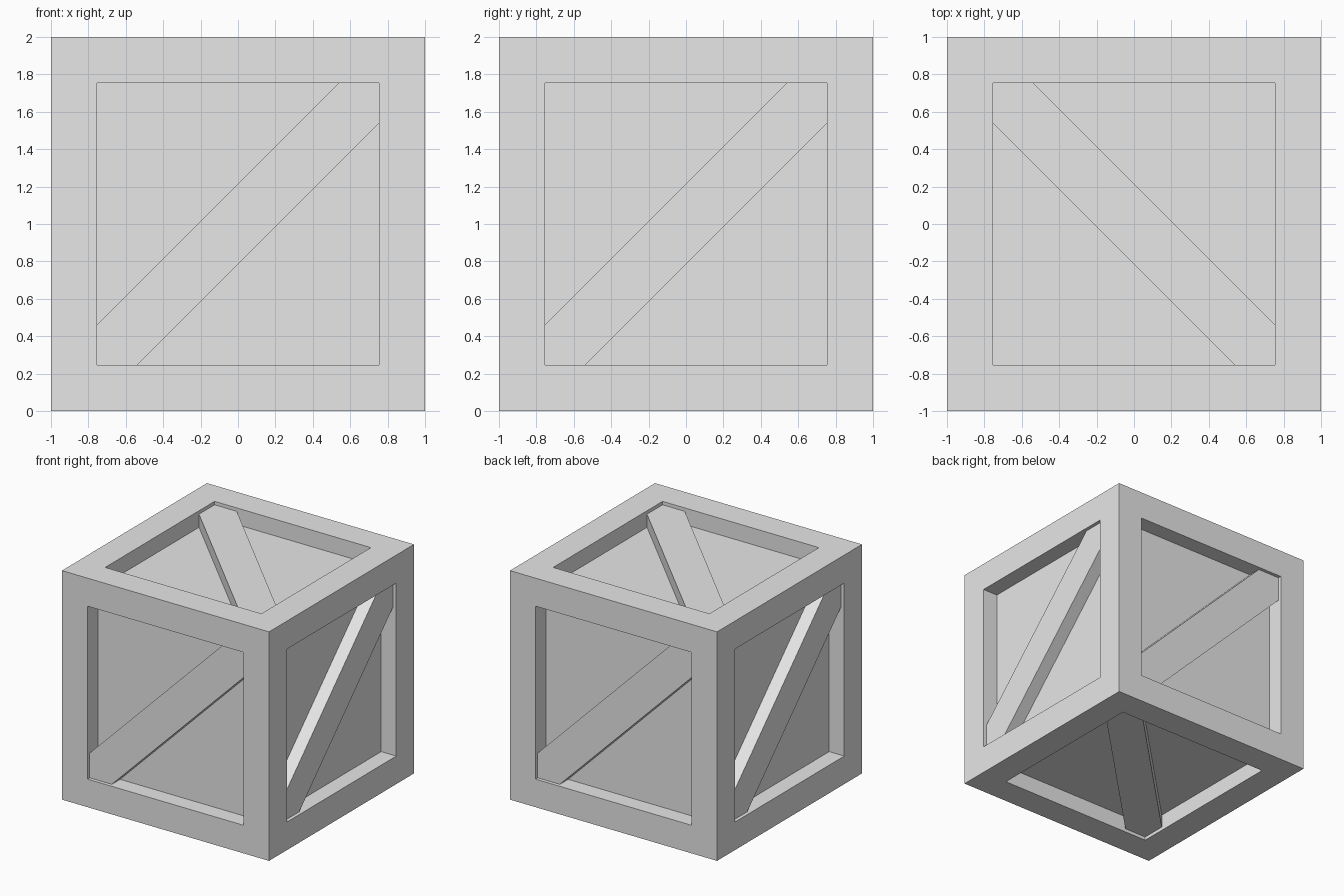
import bpy, bmesh
from mathutils import Vector

cube = bpy.data.objects.get("Cube")
if cube:
    bpy.data.objects.remove(cube, do_unlink=True)

OPEN = 0.755    # half width of each framed opening
PANEL = 0.855   # distance of the sunken panels from the centre
BRACE = 0.97    # distance of the brace faces from the centre
CUT = 0.54      # where the brace edges meet the opening
CENTRE = Vector((0, 0, 1))

grey = bpy.data.materials.new("light_grey")
grey.use_nodes = True
grey.diffuse_color = (0.8, 0.8, 0.8, 1)
grey.node_tree.nodes["Principled BSDF"].inputs["Base Color"].default_value = (0.8, 0.8, 0.8, 1)


def finish(bm, name):
    bmesh.ops.recalc_face_normals(bm, faces=bm.faces)
    mesh = bpy.data.meshes.new(name)
    bm.to_mesh(mesh)
    bm.free()
    mesh.materials.append(grey)
    obj = bpy.data.objects.new(name, mesh)
    obj.location = CENTRE
    bpy.context.collection.objects.link(obj)


# Crate body: a cube whose six sides are inset and sunk into panels
bm = bmesh.new()
bmesh.ops.create_cube(bm, size=2)
sides = list(bm.faces)
bmesh.ops.inset_individual(bm, faces=sides, thickness=1 - OPEN, use_even_offset=True)
panels = bmesh.ops.extrude_discrete_faces(bm, faces=sides)["faces"]
bm.normal_update()
for panel in panels:
    bmesh.ops.translate(bm, verts=panel.verts, vec=panel.normal * (PANEL - 1))
finish(bm, "crate_body")


# Diagonal brace: a board trimmed to fit two corners of the opening
def brace(name, u, v):
    u, v = Vector(u), Vector(v)
    n = u.cross(v)
    outline = [(-OPEN, -OPEN), (-CUT, -OPEN), (OPEN, CUT),
               (OPEN, OPEN), (CUT, OPEN), (-OPEN, -CUT)]
    bm = bmesh.new()
    face = bm.faces.new([bm.verts.new(u * a + v * b + n * PANEL) for a, b in outline])
    ext = bmesh.ops.extrude_face_region(bm, geom=[face], use_keep_orig=True)["geom"]
    top = [g for g in ext if isinstance(g, bmesh.types.BMVert)]
    bmesh.ops.translate(bm, verts=top, vec=n * (BRACE - PANEL))
    finish(bm, name)


X, Y, Z = Vector((1, 0, 0)), Vector((0, 1, 0)), Vector((0, 0, 1))
for name, u, v in [("front_brace", X, Z), ("back_brace", -X, Z),
                   ("left_brace", Y, Z), ("right_brace", -Y, Z),
                   ("top_brace", -Y, X), ("bottom_brace", Y, X)]:
    brace(name, u, v)
